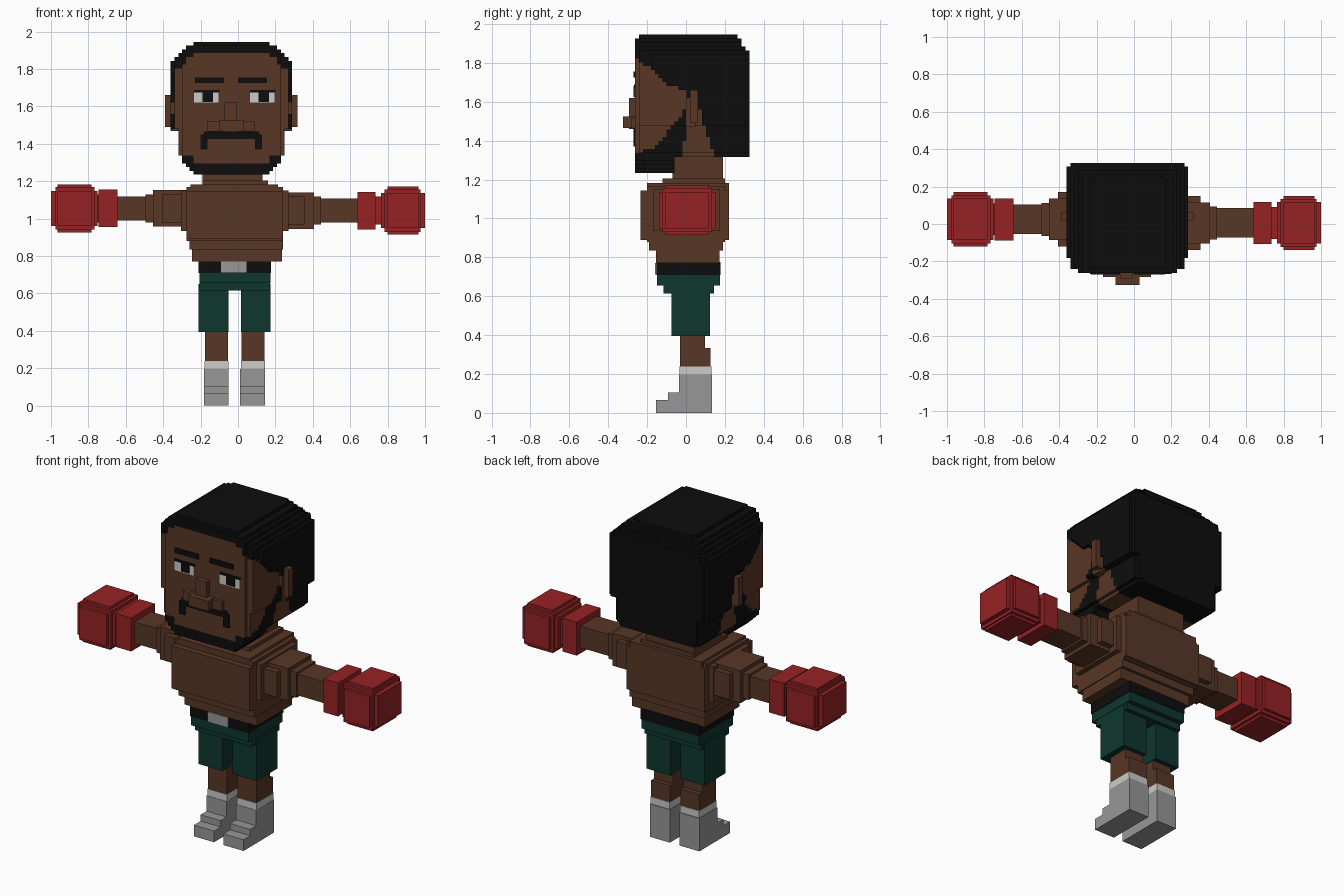
import bpy, bmesh, math

if "Cube" in bpy.data.objects:
    bpy.data.objects.remove(bpy.data.objects["Cube"])

def material(name, rgb):
    m = bpy.data.materials.new(name)
    m.diffuse_color = (*rgb, 1)
    m.use_nodes = True
    m.node_tree.nodes["Principled BSDF"].inputs["Base Color"].default_value = m.diffuse_color
    return m

SKIN = material("skin_brown", (0.098, 0.038, 0.019))
BLACK = material("black", (0.004, 0.004, 0.004))
RED = material("glove_red", (0.305, 0.016, 0.018))
GREEN = material("shorts_green", (0.0045, 0.037, 0.028))
GREY = material("boot_grey", (0.31, 0.31, 0.31))
WHITE = material("white", (0.6, 0.6, 0.58))

def finish(name, bm, mats):
    me = bpy.data.meshes.new(name)
    bm.to_mesh(me)
    bm.free()
    for m in mats:
        me.materials.append(m)
    ob = bpy.data.objects.new(name, me)
    bpy.context.collection.objects.link(ob)
    return ob

def boxes(name, mat, *specs):
    """One object from boxes given as (x0, x1, y0, y1, z0, z1)."""
    bm = bmesh.new()
    for x0, x1, y0, y1, z0, z1 in specs:
        vs = bmesh.ops.create_cube(bm, size=1)["verts"]
        for v in vs:
            v.co.x = x1 if v.co.x > 0 else x0
            v.co.y = y1 if v.co.y > 0 else y0
            v.co.z = z1 if v.co.z > 0 else z0
    return finish(name, bm, [mat])

def puffy(x0, x1, y0, y1, z0, z1, s):
    """Three crossed boxes that make a block with stepped edges."""
    return [(x0, x1, y0 + s, y1 - s, z0 + s, z1 - s),
            (x0 + s, x1 - s, y0, y1, z0 + s, z1 - s),
            (x0 + s, x1 - s, y0 + s, y1 - s, z0, z1)]

# Head: voxel block, coloured by hairline and beard rules
CX, C = -0.035, 0.0203
NX, NY, NZ = 32, 29, 35

def is_skin(dx, y, z):
    if y < -0.235:                               # front of the face
        top = 1.885 if dx < 0.2 else 1.86 if dx < 0.245 else 1.82
        return (1.30 if dx < 0.2 else 1.33) < z < top
    if y < 0:                                    # cheek and temple
        hi = 1.83 - (y + 0.26) * 0.82 if y < -0.09 else 1.69 - (y + 0.09) * 0.45
        lo = 1.335 + (y + 0.26) * 0.25 if y < -0.16 else 1.36 + (y + 0.16) * 1.25
        if lo < z < hi:
            return True
    # behind the ear
    return z < 1.6 and -0.02 + (z - 1.33) * 0.2 < y < 0.055 + (1.61 - z) * 0.3

def voxel(i, j, k):
    """Material index of a cell, or None if empty."""
    if not (0 <= i < NX and 0 <= j < NY and 0 <= k < NZ):
        return None
    dx = abs((i + 0.5 - NX / 2) * C)
    y, z = -0.262 + (j + 0.5) * C, 1.235 + (k + 0.5) * C
    skin = is_skin(dx, y, z)
    t, b = 1.945 - z, z - 1.235
    if y > -0.05 and z < 1.325:                  # raised nape behind the jaw
        return None
    w = 0.325 if z > 1.48 else 0.285
    if skin or y < -0.19:
        w = min(w, 0.295 if z > 1.45 else 0.275)
    if t < 0.13:
        w = min(w, 0.325 - 0.135 * (1 - t / 0.13) ** 1.6)
    if b < 0.1:
        w = min(w, 0.275 - 0.075 * (1 - b / 0.1) ** 1.3)
    back = 0.33 - (0.07 * (1 - t / 0.1) if t < 0.1 else 0)
    if dx > w - 0.03:
        back -= 0.018
    front = -0.24 if dx > 0.255 or t < 0.02 else -0.27
    if dx > w or y > back or y < front:
        return None
    return 0 if skin else 1

def voxel_head():
    bm, verts = bmesh.new(), {}

    def vert(p):
        if p not in verts:
            verts[p] = bm.verts.new((CX + (p[0] - NX / 2) * C, -0.262 + p[1] * C, 1.235 + p[2] * C))
        return verts[p]

    for i in range(NX):
        for j in range(NY):
            for k in range(NZ):
                m = voxel(i, j, k)
                if m is None:
                    continue
                for a in range(3):
                    for s in (0, 1):
                        n = [i, j, k]
                        n[a] += 2 * s - 1
                        if voxel(*n) is not None:
                            continue
                        quad = []
                        for u, v in ((0, 0), (1, 0), (1, 1), (0, 1)):
                            p = [i, j, k]
                            p[a] += s
                            p[(a + 1) % 3] += u
                            p[(a + 2) % 3] += v
                            quad.append(vert(tuple(p)))
                        f = bm.faces.new(quad if s else quad[::-1])
                        f.material_index = m
    finish("head", bm, [SKIN, BLACK])

voxel_head()

# Ears and nose
for side, name in ((-1, "ear_left"), (1, "ear_right")):
    xs = sorted((CX + side * 0.26, CX + side * 0.354))
    boxes(name, SKIN, (*xs, 0.02, 0.062, 1.49, 1.66), (*sorted((CX + side * 0.26, CX + side * 0.325)), 0.0, 0.05, 1.47, 1.62))
boxes("nose", SKIN, (-0.1, 0.03, -0.325, -0.25, 1.465, 1.525),
      (-0.075, -0.005, -0.292, -0.25, 1.46, 1.62),
      (-0.165, 0.09, -0.283, -0.25, 1.465, 1.52))

# Painted face details
F = -0.262
def plate(name, mat, x0, x1, z0, z1, d=0.007):
    boxes(name, mat, (x0, x1, F - d, F + 0.001, z0, z1))

plate("moustache", BLACK, -0.185, 0.115, 1.425, 1.465)
for x0, name in ((-0.2, "moustache_end_left"), (0.09, "moustache_end_right")):
    plate(name, BLACK, x0, x0 + 0.037, 1.37, 1.45, 0.008)
for x0, name in ((-0.23, "left"), (0.0, "right")):
    plate("brow_" + name, BLACK, x0, x0 + 0.155, 1.725, 1.755)
for x0, name in ((-0.235, "left"), (0.065, "right")):
    plate("eye_" + name, WHITE, x0, x0 + 0.13, 1.62, 1.675, 0.004)
    plate("lid_" + name, BLACK, x0, x0 + 0.135, 1.675, 1.688, 0.006)
    plate("pupil_" + name, BLACK, x0 + 0.045, x0 + 0.1, 1.625, 1.68, 0.007)

# Neck and torso
boxes("neck", SKIN, (-0.19, 0.13, -0.07, 0.19, 1.15, 1.34))
boxes("chest", SKIN, (-0.305, 0.27, -0.17, 0.175, 0.935, 1.15),
      (-0.275, 0.24, -0.235, 0.22, 0.89, 1.145),
      (-0.275, 0.24, -0.2, 0.2, 0.88, 1.168),
      (-0.255, 0.215, -0.2, 0.22, 1.1, 1.182),
      (-0.19, 0.16, -0.12, 0.2, 1.1, 1.205))
boxes("belly", SKIN, (-0.26, 0.24, -0.19, 0.19, 0.835, 0.93),
      (-0.245, 0.235, -0.155, 0.172, 0.772, 0.9))

# Arms and boxing gloves; the two sides sit at slightly different heights
for s, name, y, z, sh, el, cuff, hand in (
        (-1, "left", 0.025, 1.055, 0.455, 0.645, 0.745, 0.75),
        (1, "right", 0.006, 1.043, 0.405, 0.64, 0.735, 0.765)):
    def span(a, b, hy, hz):
        return (*sorted((s * a, s * b)), y - hy, y + hy, z - hz, z + hz)
    boxes("arm_" + name, SKIN, span(0.2, el + 0.02, 0.079, 0.064),
          span(0.2, sh + 0.04, 0.088, 0.075),
          span(0.2, sh - 0.05, 0.145, 0.075),
          span(0.2, sh, 0.11, 0.097))
    boxes("glove_cuff_" + name, RED, span(el, cuff, 0.112, 0.1))
    boxes("glove_wrist_" + name, RED, span(cuff - 0.02, hand + 0.03, 0.085, 0.075))
    fist = puffy(*span(hand, 1.0, 0.145, 0.128), 0.034)
    fist.append(span(hand + 0.018, 0.975, 0.128, 0.113))
    boxes("glove_" + name, RED, *fist)

# Belt, buckle and shorts
boxes("belt", BLACK, (-0.21, 0.177, -0.152, 0.177, 0.71, 0.775))
boxes("buckle", GREY, (-0.09, 0.045, -0.16, -0.15, 0.711, 0.772))
boxes("shorts_top", GREEN, (-0.207, 0.174, -0.148, 0.174, 0.655, 0.712),
      (-0.205, 0.172, -0.115, 0.145, 0.615, 0.67))

# Legs, socks and boots
for x0, x1, ix0, ix1, name in ((-0.21, -0.05, -0.177, -0.053, "left"),
                               (0.015, 0.175, 0.018, 0.142, "right")):
    boxes("shorts_leg_" + name, GREEN, (x0, x1, -0.075, 0.123, 0.395, 0.65))
    boxes("leg_" + name, SKIN, (ix0, ix1, -0.03, 0.098, 0.23, 0.42),
          (ix0, ix1, -0.03, 0.126, 0.23, 0.335))
    boxes("sock_" + name, WHITE, (ix0 - 0.002, ix1 + 0.002, -0.033, 0.131, 0.193, 0.238))
    boxes("boot_" + name, GREY, (ix0 - 0.006, ix1 + 0.003, -0.035, 0.135, 0.0, 0.197),
          (ix0 - 0.006, ix1 + 0.003, -0.092, 0.0, 0.0, 0.105),
          (ix0 - 0.006, ix1 + 0.003, -0.155, 0.0, 0.0, 0.067))
